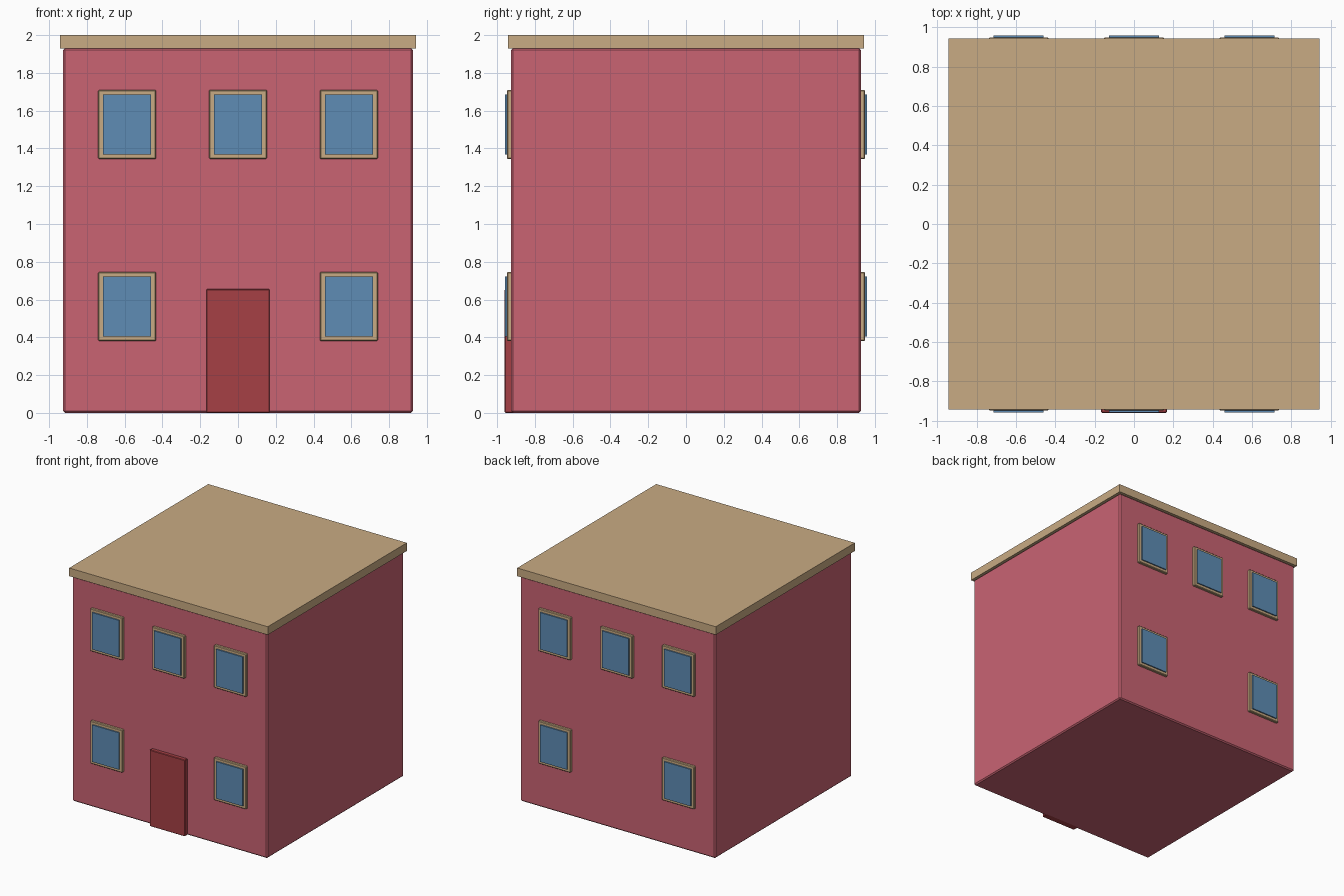
import bpy

if "Cube" in bpy.data.objects:
    bpy.data.objects.remove(bpy.data.objects["Cube"], do_unlink=True)


def material(name, color):
    mat = bpy.data.materials.new(name)
    mat.use_nodes = True
    mat.diffuse_color = (*color, 1)
    mat.node_tree.nodes["Principled BSDF"].inputs["Base Color"].default_value = (*color, 1)
    return mat


rose = material("rose_wall", (0.586, 0.126, 0.171))
tan = material("tan_trim", (0.584, 0.407, 0.228))
blue = material("blue_glass", (0.113, 0.264, 0.462))
red = material("red_door", (0.380, 0.051, 0.059))


def box(name, mat, x, y, z, bevel=0):
    """Box spanning the given (low, high) ranges, with optional chamfered edges."""
    bpy.ops.mesh.primitive_cube_add(size=1, location=[sum(r) / 2 for r in (x, y, z)])
    obj = bpy.context.object
    obj.name = name
    obj.scale = [abs(r[1] - r[0]) for r in (x, y, z)]
    bpy.ops.object.transform_apply(location=False, rotation=False, scale=True)
    obj.data.materials.append(mat)
    if bevel:
        mod = obj.modifiers.new("soft_edges", "BEVEL")
        mod.width = bevel
        mod.segments = 1
    return obj


def window(label, side, x, z):
    """Framed window on the front (side -1) or the back (side 1)."""
    for part, mat, half_w, half_h, depth, bevel in (
            ("frame", tan, 0.153, 0.183, 0.948, 0.005),
            ("glass", blue, 0.127, 0.158, 0.958, 0)):
        box(f"{label}_window_{part}", mat, (x - half_w, x + half_w),
            (side * 0.9, side * depth), (z - half_h, z + half_h), bevel)


# Building body and flat roof slab
W, R = 0.926, 0.942
box("walls", rose, (-W, W), (-W, W), (0, 1.93), 0.01)
box("roof", tan, (-R, R), (-R, R), (1.93, 2.0))

# Windows on both faces, leaving the lower centre free
for side, face in ((-1, "front"), (1, "back")):
    for column, x in (("right", -0.587), ("middle", 0), ("left", 0.587)):
        window(f"{face}_upper_{column}", side, x, 1.527)
        if column != "middle":
            window(f"{face}_lower_{column}", side, x, 0.563)

# Front door
box("front_door", red, (-0.167, 0.167), (-0.96, -0.9), (0, 0.655), 0.004)
